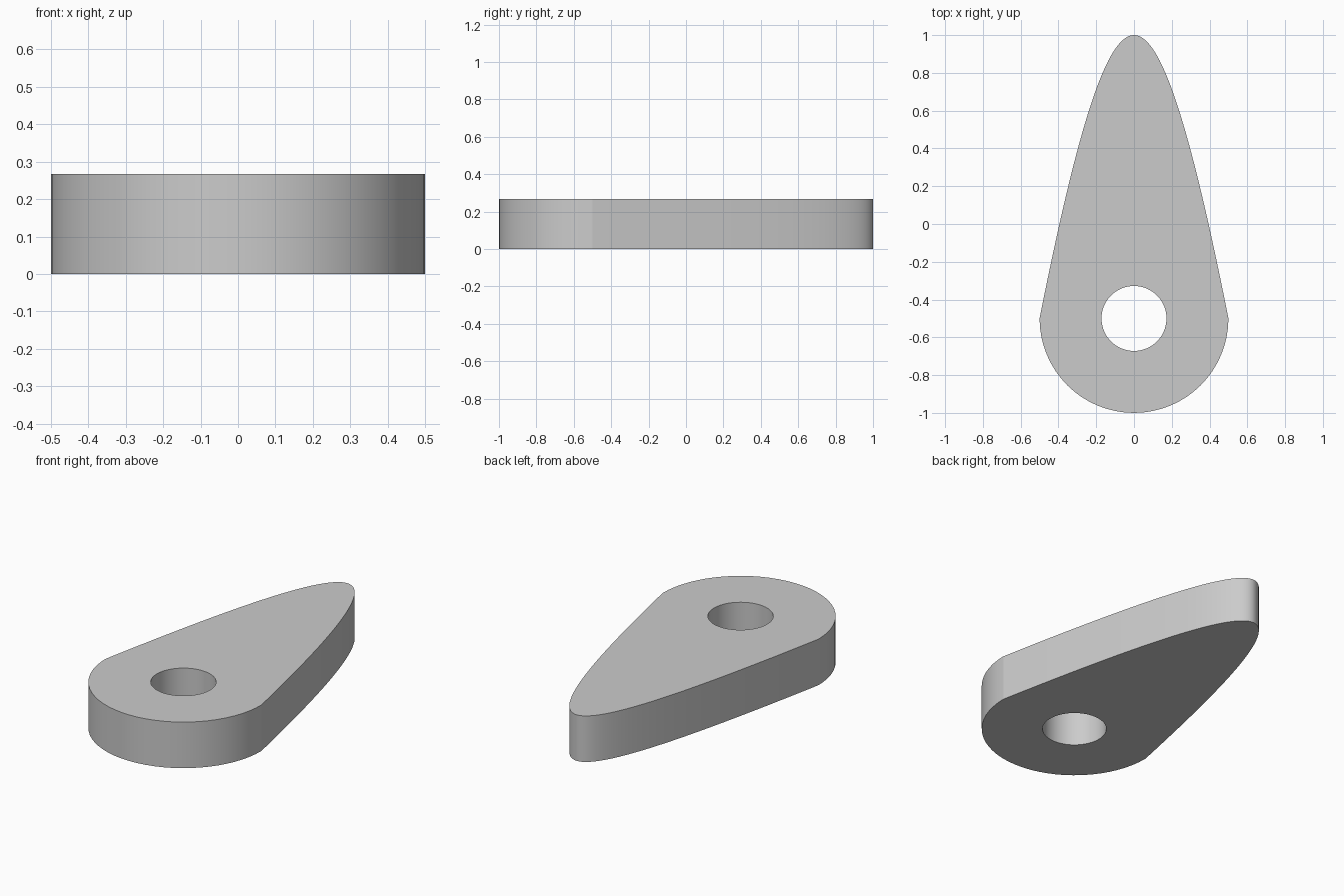
import bpy, bmesh, math

cube = bpy.data.objects.get("Cube")
if cube:
    bpy.data.objects.remove(cube, do_unlink=True)

THICK = 0.267
CENTRE_Y = -0.5
ROUND_R = 0.5
HOLE_R = 0.172
SEGMENTS = 64

grey = bpy.data.materials.new("plain grey")
grey.use_nodes = True
colour = (0.6, 0.6, 0.6, 1)
grey.diffuse_color = colour
grey.node_tree.nodes["Principled BSDF"].inputs["Base Color"].default_value = colour


def arc(radius, start, end, count):
    """Points on an arc about the hole centre, without the end point."""
    angles = [start + (end - start) * i / count for i in range(count)]
    return [(radius * math.cos(a), CENTRE_Y + radius * math.sin(a)) for a in angles]


def nose_y(x, a=3.1):
    """Height of the hyperbolic nose, from the tip down to the round end."""
    drop = 1 - CENTRE_Y
    b2 = (drop * drop + 2 * a * drop) / ROUND_R ** 2
    return 1 + a - math.sqrt(a * a + b2 * x * x)


def nose(count):
    """Points over the nose from right to left, closer together at the tip."""
    points = []
    for i in range(-count, count):
        t = i / count
        x = -math.copysign(ROUND_R * abs(t) ** 1.4, t)
        points.append((x, nose_y(x)))
    return points


def add_loop(bm, points):
    verts = [bm.verts.new((x, y, 0)) for x, y in points]
    return [bm.edges.new((v, verts[(i + 1) % len(verts)])) for i, v in enumerate(verts)]


# Cam plate: outline with a bore, filled and extruded
bm = bmesh.new()
outline = nose(28) + arc(ROUND_R, math.pi, 2 * math.pi, SEGMENTS // 2)
edges = add_loop(bm, outline) + add_loop(bm, arc(HOLE_R, 0, 2 * math.pi, SEGMENTS))
bmesh.ops.triangle_fill(bm, edges=edges, use_beauty=True, normal=(0, 0, 1))
result = bmesh.ops.extrude_face_region(bm, geom=bm.faces[:], use_keep_orig=True)
top = [g for g in result["geom"] if isinstance(g, bmesh.types.BMVert)]
bmesh.ops.translate(bm, verts=top, vec=(0, 0, THICK))
bmesh.ops.recalc_face_normals(bm, faces=bm.faces[:])

mesh = bpy.data.meshes.new("cam_plate")
bm.to_mesh(mesh)
bm.free()
mesh.materials.append(grey)
plate = bpy.data.objects.new("cam_plate", mesh)
bpy.context.collection.objects.link(plate)

# Smooth walls, crisp rims and shoulder corners
bpy.ops.object.select_all(action="DESELECT")
plate.select_set(True)
bpy.context.view_layer.objects.active = plate
bpy.ops.object.shade_smooth_by_angle(angle=math.radians(8))
